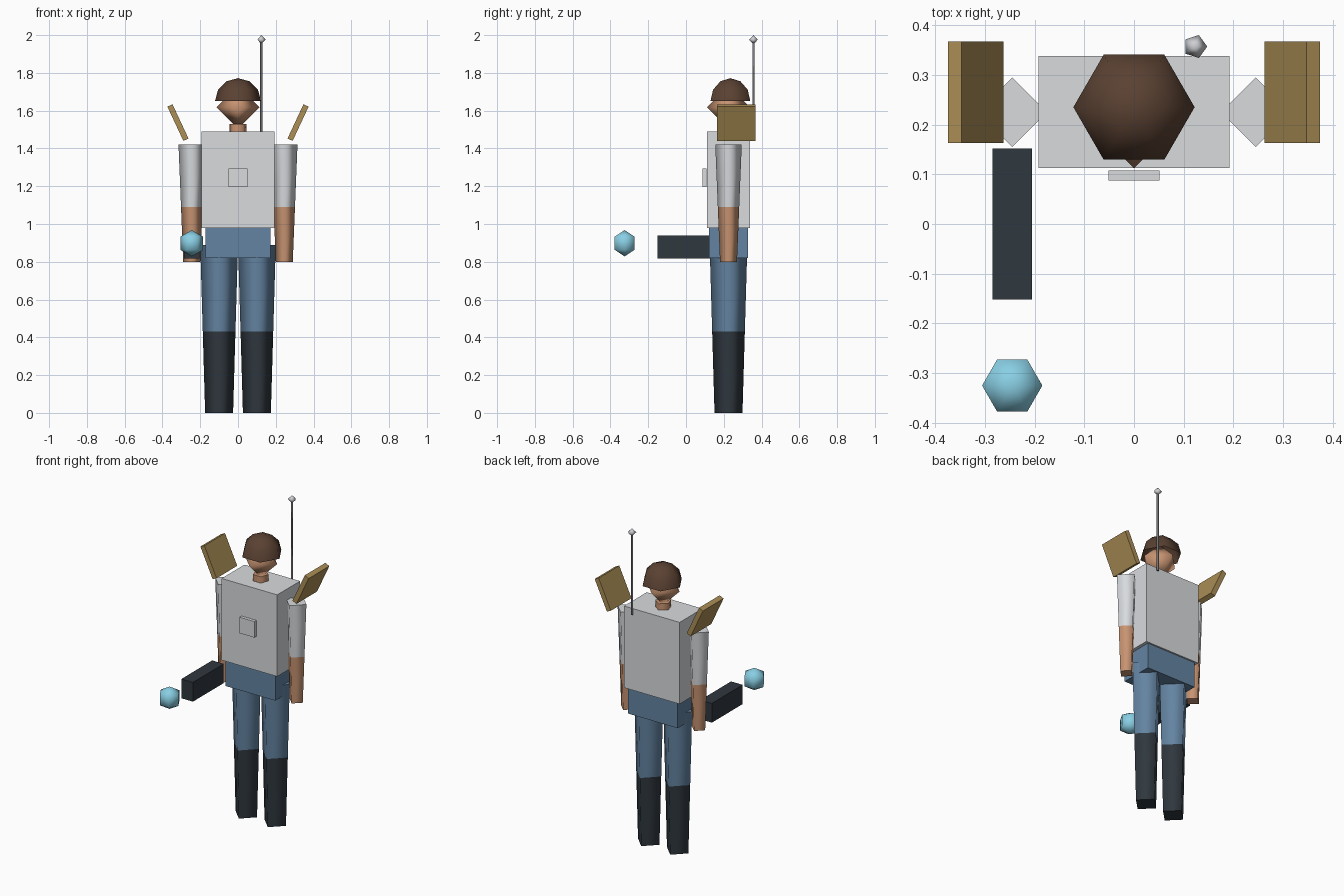
import bpy
import bmesh
from math import sin, cos, pi, radians
from mathutils import Matrix, Vector

cube = bpy.data.objects.get("Cube")
if cube:
    bpy.data.objects.remove(cube, do_unlink=True)


def material(name, *srgb):
    linear = [((c / 255 + 0.055) / 1.055) ** 2.4 for c in srgb] + [1.0]
    mat = bpy.data.materials.new(name)
    mat.use_nodes = True
    mat.diffuse_color = linear
    bsdf = next(n for n in mat.node_tree.nodes if n.type == "BSDF_PRINCIPLED")
    bsdf.inputs["Base Color"].default_value = linear
    return mat


shirt = material("light grey cloth", 216, 219, 222)
skin = material("skin", 200, 148, 114)
hair_brown = material("dark brown hair", 90, 65, 50)
denim = material("denim blue", 100, 132, 162)
black = material("blue black", 47, 55, 62)
tan = material("tan board", 172, 143, 86)
cyan = material("pale cyan", 137, 207, 228)
steel = material("steel grey", 140, 142, 146)
silver = material("silver", 205, 207, 211)


def finish(name, bm, mat):
    mesh = bpy.data.meshes.new(name)
    bm.to_mesh(mesh)
    bm.free()
    mesh.materials.append(mat)
    obj = bpy.data.objects.new(name, mesh)
    bpy.context.collection.objects.link(obj)
    return obj


def box(name, center, size, mat, tilt=0):
    bm = bmesh.new()
    bmesh.ops.create_cube(bm, size=1, matrix=Matrix.Translation(center)
                          @ Matrix.Rotation(tilt, 4, "Y")
                          @ Matrix.Diagonal((*size, 1)))
    return finish(name, bm, mat)


def lathe(name, profile, sides, center, mat, start=0, caps=True):
    """Spin (radius, height) points, bottom to top, into smooth sides with flat caps."""
    bm = bmesh.new()
    rings = []
    for r, z in profile:
        angles = [start + 2 * pi * i / sides for i in range(sides)] if r else [0]
        rings.append([bm.verts.new(Vector(center) + Vector((r * cos(a), r * sin(a), z)))
                      for a in angles])
    for low, high in zip(rings, rings[1:]):
        for i in range(sides):
            j = (i + 1) % sides
            if len(low) == 1:
                quad = (low[0], high[j], high[i])
            elif len(high) == 1:
                quad = (low[i], low[j], high[0])
            else:
                quad = (low[i], low[j], high[j], high[i])
            bm.faces.new(quad).smooth = True
    if caps:
        for ring in (rings[0][::-1], rings[-1]):
            if len(ring) > 1:
                for edge in bm.faces.new(ring).edges:
                    edge.smooth = False
    return finish(name, bm, mat)


def ball(name, radius, sides, rows, center, mat, start=0):
    arc = [pi * i / rows for i in range(rows + 1)]
    profile = [(radius * sin(a) if 0 < a < pi else 0, -radius * cos(a)) for a in arc]
    return lathe(name, profile, sides, center, mat, start)


MID = 0.225  # depth of the body's centre line

# Body
box("torso", (0, MID, 1.235), (0.384, 0.225, 0.51), shirt)
box("chest_plate", (0, 0.098, 1.245), (0.102, 0.02, 0.1), shirt)
box("pelvis", (0, MID, 0.9), (0.344, 0.205, 0.16), denim)

# Limbs, and the boards above the shoulders
for side, s in (("left", 1), ("right", -1)):
    arm = (s * 0.245, MID, 0)
    leg = (s * 0.1, MID, 0)
    lathe(side + "_sleeve", [(0.0567, 1.09), (0.07, 1.42)], 4, arm, shirt)
    lathe(side + "_forearm", [(0.045, 0.8), (0.0567, 1.09)], 4, arm, skin)
    lathe(side + "_thigh", [(0.0865, 0.43), (0.1, 0.89)], 4, leg, denim)
    lathe(side + "_boot", [(0.074, 0), (0.0865, 0.43)], 4, leg, black)
    box(side + "_shoulder_board", (s * 0.318, 0.265, 1.537), (0.03, 0.204, 0.2),
        tan, s * radians(25))

# Head
lathe("neck", [(0.047, 1.47), (0.047, 1.53)], 5, (0, MID, 0), skin, pi / 2)
ball("head", 0.113, 4, 2, (0, MID, 1.618), skin)
dome = [(0.122 * cos(a), 0.122 * sin(a)) for a in (0, pi / 6, pi / 3)] + [(0, 0.122)]
lathe("hair", dome, 6, (0, 0.235, 1.65), hair_brown, caps=False)

# Antenna on the back
lathe("antenna_rod", [(0.0065, 1.46), (0.0065, 1.97)], 5, (0.123, 0.356, 0), steel, pi / 2)
ball("antenna_tip", 0.0243, 5, 2, (0.123, 0.357, 1.976), silver)

# Held tool and the glowing orb in front of it
box("tool_barrel", (-0.245, 0, 0.878), (0.08, 0.304, 0.12), black)
ball("orb", 0.07, 6, 3, (-0.245, -0.325, 0.898), cyan)
